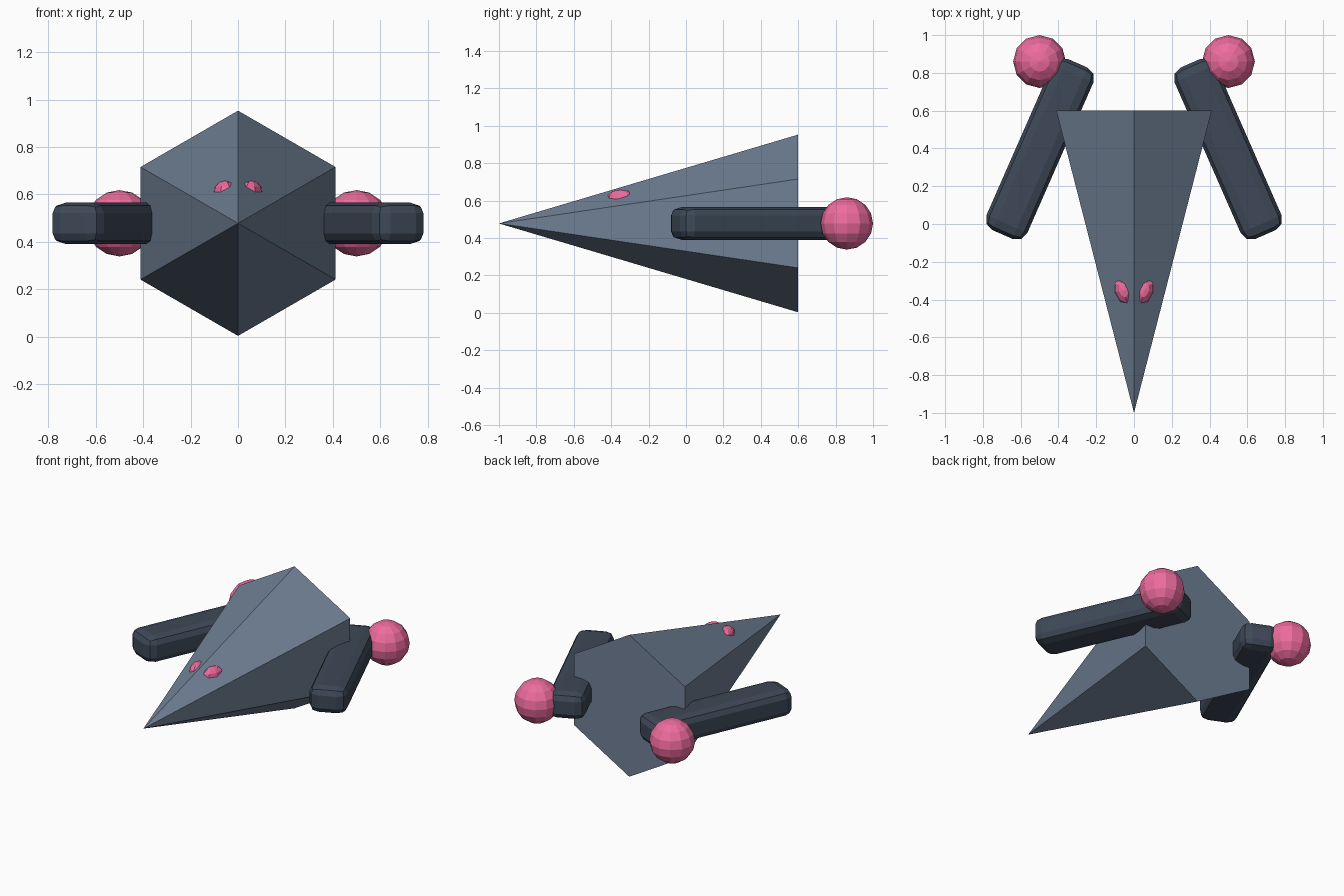
import bpy, bmesh
from math import radians
from mathutils import Matrix, Vector

if "Cube" in bpy.data.objects:
    bpy.data.objects.remove(bpy.data.objects["Cube"])

MID = 0.478  # height of the centre line


def material(name, rgb):
    m = bpy.data.materials.new(name)
    m.diffuse_color = (*rgb, 1)
    m.use_nodes = True
    m.node_tree.nodes["Principled BSDF"].inputs["Base Color"].default_value = m.diffuse_color
    return m


SLATE = material("slate", (0.162, 0.216, 0.30))
DARK = material("dark_slate", (0.047, 0.065, 0.095))
PINK = material("pink", (0.85, 0.15, 0.34))


def finish(bm, name, mat, matrix):
    bmesh.ops.transform(bm, matrix=matrix, verts=bm.verts)
    bmesh.ops.recalc_face_normals(bm, faces=bm.faces)
    mesh = bpy.data.meshes.new(name)
    bm.to_mesh(mesh)
    bm.free()
    mesh.materials.append(mat)
    obj = bpy.data.objects.new(name, mesh)
    bpy.context.collection.objects.link(obj)
    return obj


def place(loc, angle=0.0, scale=(1, 1, 1)):
    return (Matrix.Translation(loc) @ Matrix.Rotation(radians(angle), 4, 'Z')
            @ Matrix.Diagonal((*scale, 1)))


def ball(name, matrix, segments, rings):
    bm = bmesh.new()
    bmesh.ops.create_uvsphere(bm, u_segments=segments, v_segments=rings, radius=1)
    return finish(bm, name, PINK, matrix)


def pod(name, side):
    # Rounded box, flattened in height
    bm = bmesh.new()
    bmesh.ops.create_cube(bm, size=2)
    bmesh.ops.scale(bm, vec=(0.118, 0.495, 0.118), verts=bm.verts)
    bmesh.ops.bevel(bm, geom=bm.edges[:], offset=0.06, segments=2,
                    profile=0.5, affect='EDGES')
    finish(bm, name, DARK, place((side * 0.498, 0.398, MID), side * 23.7, (1, 1, 0.74)))


# Hull: six-sided cone pointing forward
bm = bmesh.new()
bmesh.ops.create_cone(bm, cap_ends=True, segments=6, radius1=MID - 0.003,
                      radius2=0, depth=1.6)
bmesh.ops.remove_doubles(bm, verts=bm.verts, dist=1e-5)
finish(bm, "hull", SLATE,
       Matrix.Translation((0, -0.2, MID)) @ Matrix.Rotation(radians(90), 4, 'X'))

# Mirrored side pods, rear thruster balls and small canopies
for label, side in (("left", -1), ("right", 1)):
    pod(f"{label}_pod", side)
    ball(f"{label}_thruster", place((side * 0.5, 0.86, MID), 0, (0.14,) * 3), 12, 8)
    ball(f"{label}_canopy",
         place((side * 0.056, -0.35, 0.607), -side * 16, (0.047, 0.08, 0.052)), 8, 6)
